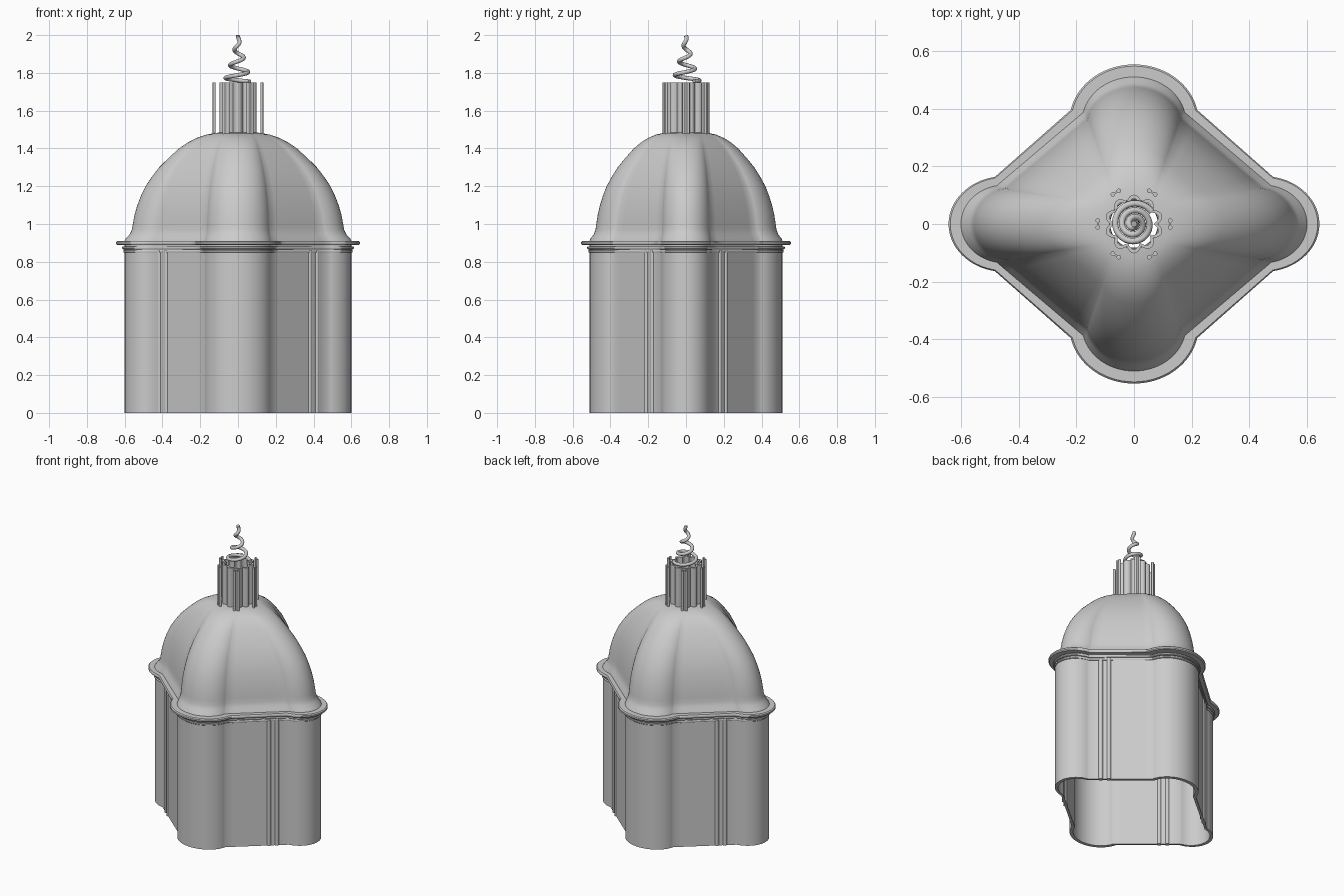
import bpy, bmesh, math
from math import sin, cos, pi, radians
from mathutils import Vector

if "Cube" in bpy.data.objects:
    bpy.data.objects.remove(bpy.data.objects["Cube"], do_unlink=True)

stone = bpy.data.materials.new("pale grey stone")
stone.use_nodes = True
stone.diffuse_color = (0.6, 0.6, 0.6, 1)
stone.node_tree.nodes["Principled BSDF"].inputs["Base Color"].default_value = (0.6, 0.6, 0.6, 1)


def finish(obj):
    obj.data.materials.append(stone)
    bpy.ops.object.select_all(action="DESELECT")
    bpy.context.view_layer.objects.active = obj
    obj.select_set(True)
    bpy.ops.object.shade_smooth_by_angle(angle=radians(38))


def loft(name, rings):
    """Skin closed rings, joining the last ring back to the first."""
    bm = bmesh.new()
    rows = [[bm.verts.new(p) for p in ring] for ring in rings]
    n = len(rows[0])
    for a, b in zip(rows, rows[1:] + rows[:1]):
        for i in range(n):
            j = (i + 1) % n
            bm.faces.new((a[i], a[j], b[j], b[i]))
    bmesh.ops.recalc_face_normals(bm, faces=bm.faces)
    mesh = bpy.data.meshes.new(name)
    bm.to_mesh(mesh)
    bm.free()
    obj = bpy.data.objects.new(name, mesh)
    bpy.context.collection.objects.link(obj)
    finish(obj)
    return obj


def mirror_quarter(q):
    half = q + [(x, -y) for x, y in reversed(q[:-1])]
    return half + [(-x, y) for x, y in reversed(half[1:-1])]


ARC, WALL = 14, 8


# Plan: a diamond with a rounded lobe on each corner, grown outward by d
def outline(d=0.0):
    q = []
    for i in range(ARC + 1):
        a = radians(78) * i / ARC
        q.append(((0.18 + d) * sin(a), -0.355 - (0.155 + d) * cos(a)))
    side = []
    for i in range(ARC + 1):
        a = radians(80) * (1 - i / ARC)
        side.append((0.45 + (0.15 + d) * cos(a), -(0.135 + 0.7 * d) * sin(a)))
    p, r = Vector(q[-1]), Vector(side[0])
    q += [tuple(p.lerp(r, i / WALL)) for i in range(1, WALL)]
    return mirror_quarter(q + side)


# Circle with matching point order, for the crown of the dome
def circle(radius):
    angles = [radians(36) * i / ARC for i in range(ARC + 1)]
    angles += [radians(36 + 18 * i / WALL) for i in range(1, WALL)]
    angles += [radians(54 + 36 * i / ARC) for i in range(ARC + 1)]
    return mirror_quarter([(radius * sin(a), -radius * cos(a)) for a in angles])


def at(points, z):
    return [(x, y, z) for x, y in points]


def band(name, outer, inner, z0, z1, bevel=0.0):
    rings = [at(outline(inner), z0), at(outline(outer - bevel), z0)]
    if bevel:
        rings += [at(outline(outer), z0 + bevel), at(outline(outer), z1 - bevel)]
    rings += [at(outline(outer - bevel), z1), at(outline(inner), z1)]
    return loft(name, rings)


# Hollow drum and its cornice
band("drum_wall", 0.0, -0.022, 0.0, 0.895)
band("lower_moulding", 0.007, -0.01, 0.848, 0.862, 0.003)
band("middle_moulding", 0.013, -0.01, 0.866, 0.882, 0.004)
band("cornice_plate", 0.045, -0.02, 0.888, 0.91, 0.006)

# Lobed dome blending into a round crown, open in the middle
base, crown = outline(), circle(0.12)
profile = [(0.905, 1.01), (0.925, 0.985), (0.945, 0.945), (0.97, 0.92), (1.0, 0.91),
           (1.05, 0.89), (1.1, 0.86), (1.15, 0.82), (1.2, 0.77), (1.25, 0.7),
           (1.3, 0.62), (1.35, 0.515), (1.4, 0.4), (1.43, 0.31), (1.455, 0.21),
           (1.473, 0.1), (1.482, 0.0)]
shell = [at([tuple(Vector(c).lerp(Vector(b), s)) for c, b in zip(crown, base)], z)
         for z, s in profile]
shell.append(at(circle(0.085), 1.485))
lining = [[(x * 0.97, y * 0.97, z - 0.012) for x, y, z in ring] for ring in reversed(shell)]
loft("dome", shell + lining)


# Scalloped hollow lantern
def scallop(radius):
    points = []
    for i in range(120):
        t = 2 * pi * i / 120
        r = radius + 0.02 * abs(sin(5 * t))
        points.append((r * cos(t), r * sin(t)))
    return points


loft("lantern", [at(scallop(r), z) for r, z in
                 ((0.082, 1.47), (0.082, 1.75), (0.068, 1.75), (0.068, 1.47))])


# Post with two round edges joined by a thin web
def twin_post(name, x, y, angle, gap, radius, z0, z1):
    tangent = Vector((cos(angle), sin(angle), 0))
    mid = Vector((x, y, (z0 + z1) / 2))
    for side, label in ((-1, "a"), (1, "b")):
        bpy.ops.mesh.primitive_cylinder_add(vertices=16, radius=radius, depth=z1 - z0,
                                            location=mid + tangent * gap * side)
        bpy.context.object.name = f"{name}_rod_{label}"
        finish(bpy.context.object)
    bpy.ops.mesh.primitive_cube_add(size=1, location=mid, rotation=(0, 0, angle))
    web = bpy.context.object
    web.name = f"{name}_web"
    web.scale = (gap * 2, radius * 0.8, z1 - z0)
    finish(web)


for k in range(6):
    t = k * pi / 3
    twin_post(f"lantern_post_{k + 1}", 0.126 * cos(t), 0.126 * sin(t), t + pi / 2,
              0.012, 0.008, 1.465, 1.75)

# Posts set into the flat walls beside the side lobes
slope = math.atan2(0.254, 0.3)
for sx, x_name in ((1, "left"), (-1, "right")):
    for sy, y_name in ((-1, "front"), (1, "back")):
        twin_post(f"{y_name}_{x_name}_wall_post", sx * 0.397, sy * 0.192,
                  -sx * sy * slope, 0.025, 0.014, 0.0, 0.86)

# Tapering spiral finial
curve = bpy.data.curves.new("spiral_finial", "CURVE")
curve.dimensions = "3D"
curve.bevel_depth = 0.011
curve.bevel_resolution = 3
curve.use_fill_caps = True
line = curve.splines.new("POLY")
steps = 110
line.points.add(steps)
for i, p in enumerate(line.points):
    t = i / steps
    r = 0.075 * (1 - t)
    a = 0.6 + 6.4 * pi * t
    p.co = (r * cos(a), r * sin(a), 1.755 + 0.243 * t ** 1.25, 1)
finial = bpy.data.objects.new("spiral_finial", curve)
bpy.context.collection.objects.link(finial)
curve.materials.append(stone)
line.use_smooth = True
